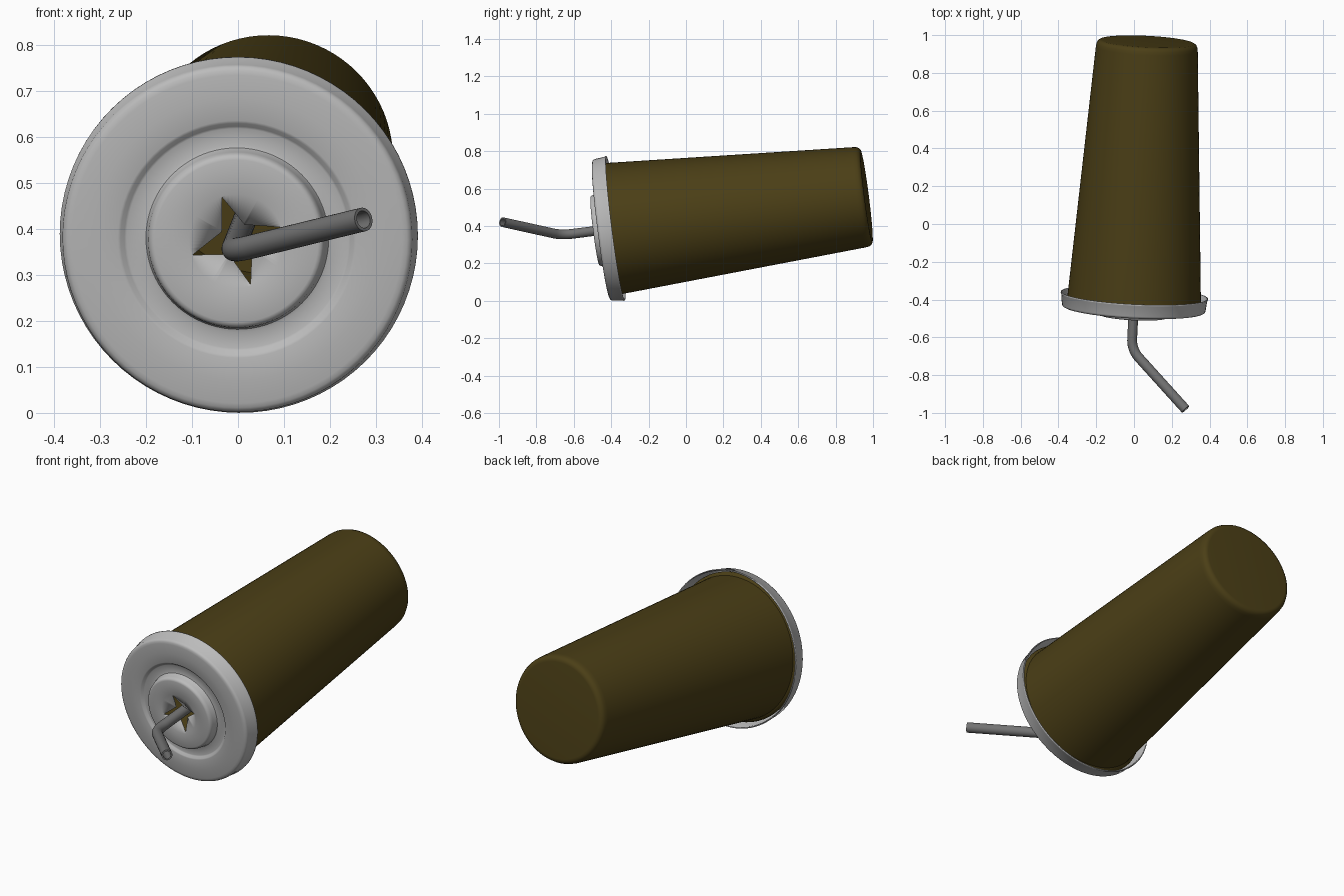
import bpy, bmesh, math
from mathutils import Vector, Matrix

if "Cube" in bpy.data.objects:
    bpy.data.objects.remove(bpy.data.objects["Cube"])

# Tilted cup axis: local z runs from the lid face to the cup base
AXIS = Vector((0.05, 0.99, 0.126)).normalized()
ORIGIN = Vector((-0.002, -0.455, 0.378))
SIDE = (Vector((1, 0, 0)) - AXIS * AXIS.x).normalized()
UP = AXIS.cross(SIDE)
FRAME = Matrix.Translation(ORIGIN) @ Matrix((SIDE, UP, AXIS)).transposed().to_4x4()


def material(name, rgb):
    m = bpy.data.materials.new(name)
    m.diffuse_color = (*rgb, 1)
    m.use_nodes = True
    m.node_tree.nodes["Principled BSDF"].inputs["Base Color"].default_value = m.diffuse_color
    return m


def loft(name, rings, mat, caps=False, loop=False):
    """Skin a list of equal rings of points into one smooth object."""
    bm = bmesh.new()
    vs = [[bm.verts.new(p) for p in ring] for ring in rings]
    n = len(vs[0])
    pairs = list(zip(vs, vs[1:]))
    if loop:
        pairs.append((vs[-1], vs[0]))
    for a, b in pairs:
        for j in range(n):
            k = (j + 1) % n
            bm.faces.new((a[j], a[k], b[k], b[j]))
    if caps:
        bm.faces.new(vs[0][::-1])
        bm.faces.new(vs[-1])
    me = bpy.data.meshes.new(name)
    bm.to_mesh(me)
    bm.free()
    me.materials.append(mat)
    ob = bpy.data.objects.new(name, me)
    bpy.context.collection.objects.link(ob)
    bpy.ops.object.select_all(action='DESELECT')
    ob.select_set(True)
    bpy.context.view_layer.objects.active = ob
    bpy.ops.object.shade_smooth_by_angle(angle=math.radians(38))
    return ob


SEG = 80


def circle(r, t):
    return [FRAME @ Vector((r * math.cos(a), r * math.sin(a), t))
            for a in (2 * math.pi * i / SEG for i in range(SEG))]


def star(outer, inner, turn, t0, slope):
    """Four-pointed ring; its inner corners are pushed down into the lid."""
    pts = []
    for i in range(SEG):
        ang = 360 * i / SEG
        a = (ang - turn) % 90
        a = math.radians(min(a, 90 - a))
        q = math.radians(45)
        r = outer * inner * math.sin(q) / (outer * math.sin(a) + inner * math.sin(q - a))
        w = math.radians(ang)
        pts.append(FRAME @ Vector((r * math.cos(w), r * math.sin(w), t0 + slope * (outer - r))))
    return pts


brown = material("dark brown", (0.070, 0.049, 0.008))
pale = material("pale grey", (0.50, 0.50, 0.50))
grey = material("mid grey", (0.17, 0.17, 0.17))

# Cup: inner wall, rolled lip, tapered outer wall, rounded base
cup_profile = [(0.255, 1.40), (0.344, 0.03), (0.349, 0.021), (0.358, 0.018),
               (0.366, 0.023), (0.369, 0.033), (0.366, 0.043), (0.360, 0.048),
               (0.354, 0.052), (0.270, 1.395), (0.2675, 1.413), (0.261, 1.426),
               (0.250, 1.433), (0.240, 1.434)]
loft("cup", [circle(r, t) for r, t in cup_profile], brown, caps=True)

# Lid: pierced star, raised disc, sunken ring, outer ring, flared skirt
lid_profile = [(0.103, -0.033), (0.178, -0.033), (0.185, -0.031), (0.190, -0.025),
               (0.193, -0.015), (0.196, 0.004), (0.199, 0.010), (0.206, 0.012),
               (0.241, 0.012), (0.246, 0.010), (0.254, 0.001), (0.260, -0.001),
               (0.310, -0.001), (0.360, 0.000), (0.370, 0.002), (0.377, 0.006),
               (0.381, 0.014), (0.387, 0.068), (0.390, 0.072), (0.390, 0.079)]
lid_rings = [star(0.100, 0.037, -18, -0.032, 0.35)]
lid_rings += [circle(r, t) for r, t in lid_profile]
lid = loft("lid", lid_rings, pale)
shell = lid.modifiers.new("thickness", 'SOLIDIFY')
shell.thickness = 0.005
shell.offset = -1

# Straw: straight run along the cup axis, a soft bend, then the mouthpiece
elbow = ORIGIN + AXIS * -0.212
mouth = Vector((0.273, -0.981, 0.421))
out_dir = (mouth - elbow).normalized()
b0, b1 = elbow + AXIS * 0.06, elbow + out_dir * 0.06
path = [ORIGIN + AXIS * 1.38, ORIGIN + AXIS * 0.3]
for i in range(11):
    s = i / 10
    path.append(b0 * (1 - s) ** 2 + elbow * 2 * s * (1 - s) + b1 * s * s)
path.append(mouth)


def tube_rings(radius):
    rings, q, prev = [], None, None
    for i, p in enumerate(path):
        tan = (path[min(i + 1, len(path) - 1)] - path[max(i - 1, 0)]).normalized()
        q = tan.to_track_quat('Z', 'Y') if q is None else prev.rotation_difference(tan) @ q
        prev = tan
        rings.append([p + q @ Vector((radius * math.cos(a), radius * math.sin(a), 0))
                      for a in (2 * math.pi * k / 28 for k in range(28))])
    return rings


loft("straw", tube_rings(0.026) + tube_rings(0.019)[::-1], grey, loop=True)
